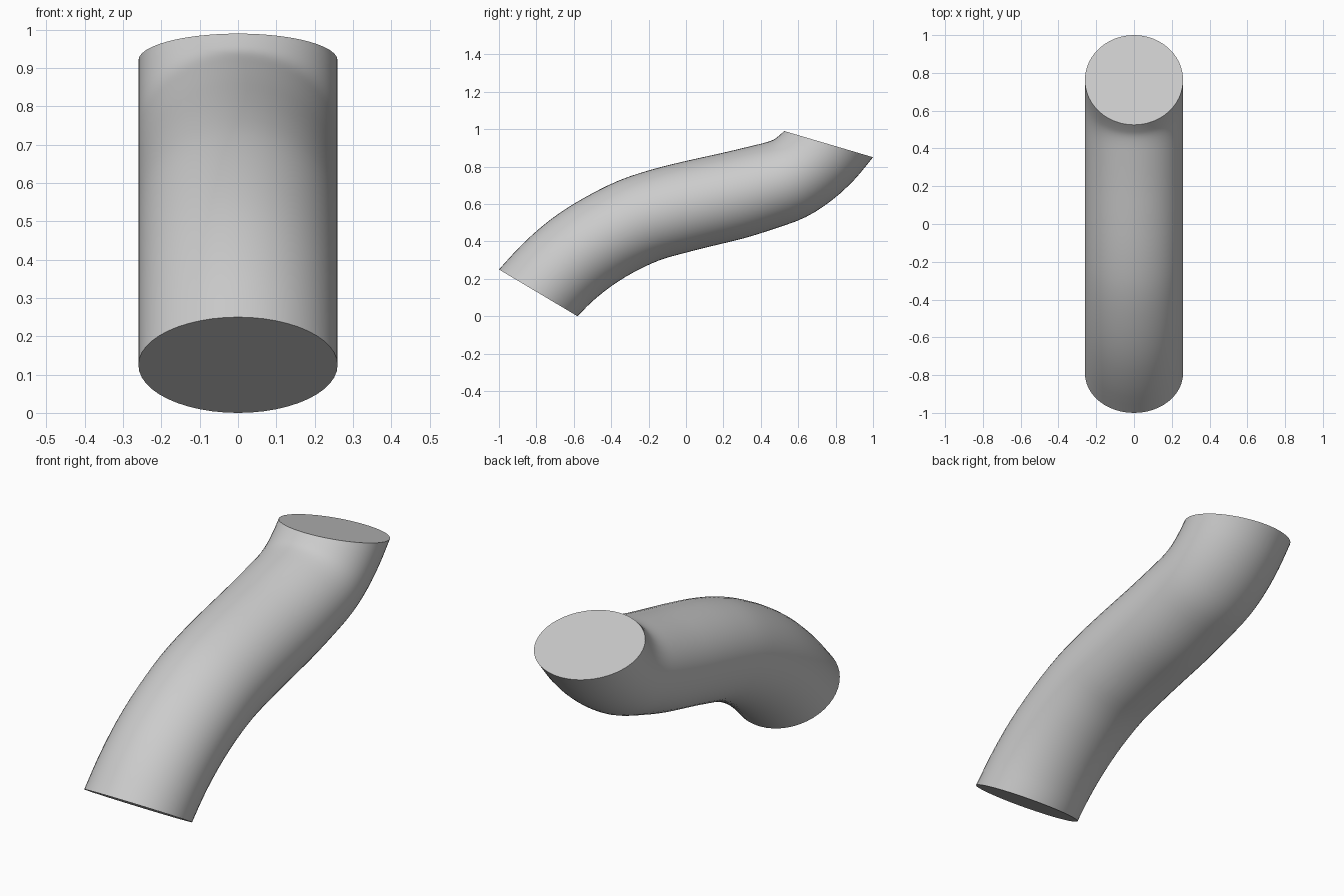
import bpy, bmesh, math
from mathutils import Vector

cube = bpy.data.objects.get("Cube")
if cube:
    bpy.data.objects.remove(cube, do_unlink=True)

HALF_WIDTH = 0.26
SIDES = 48
STEPS = 3

# Side profile: upper edge y, z and lower edge y, z of each cross-section
SECTIONS = [
    (-1.0, .25, -.58, 0), (-.87, .39, -.5, .08), (-.72, .52, -.4, .16),
    (-.55, .63, -.28, .235), (-.36, .725, -.14, .3), (-.18, .785, 0, .34),
    (0, .83, .13, .373), (.19, .872, .31, .417), (.35, .91, .48, .47),
    (.43, .93, .64, .53), (.47, .945, .78, .62), (.497, .965, .9, .73),
    (.525, .99, 1.0, .85),
]


def smooth_sections(points, steps):
    """Interpolate the cross-sections with a Catmull-Rom spline."""
    pts = [Vector(p) for p in points]
    pts = [2 * pts[0] - pts[1]] + pts + [2 * pts[-1] - pts[-2]]
    result = []
    for a, b, c, d in zip(pts, pts[1:], pts[2:], pts[3:]):
        for i in range(steps):
            t = i / steps
            result.append(0.5 * (2 * b + (c - a) * t
                                 + (2 * a - 5 * b + 4 * c - d) * t ** 2
                                 + (3 * b - a - 3 * c + d) * t ** 3))
    return result + [pts[-2]]


def add_ring(bm, section):
    upper = Vector((0, section[0], section[1]))
    lower = Vector((0, section[2], section[3]))
    centre, radius = (upper + lower) / 2, (upper - lower) / 2
    across = Vector((HALF_WIDTH, 0, 0))
    angles = [math.tau * i / SIDES for i in range(SIDES)]
    return [bm.verts.new(centre + across * math.cos(a) + radius * math.sin(a))
            for a in angles]


# Bent tube lofted through the sections, with flat end caps
bm = bmesh.new()
rings = [add_ring(bm, s) for s in smooth_sections(SECTIONS, STEPS)]
for r0, r1 in zip(rings, rings[1:]):
    for i in range(SIDES):
        j = (i + 1) % SIDES
        bm.faces.new((r0[i], r0[j], r1[j], r1[i]))
bm.faces.new(rings[0])
bm.faces.new(rings[-1])
bmesh.ops.recalc_face_normals(bm, faces=bm.faces[:])
mesh = bpy.data.meshes.new("bent_tube")
bm.to_mesh(mesh)
bm.free()
tube = bpy.data.objects.new("bent_tube", mesh)
bpy.context.collection.objects.link(tube)

# Plain grey material
grey = bpy.data.materials.new("plain_grey")
grey.use_nodes = True
colour = (0.6, 0.6, 0.6, 1)
grey.diffuse_color = colour
grey.node_tree.nodes["Principled BSDF"].inputs["Base Color"].default_value = colour
mesh.materials.append(grey)

# Smooth walls, sharp cap rims
bpy.ops.object.select_all(action='DESELECT')
tube.select_set(True)
bpy.context.view_layer.objects.active = tube
bpy.ops.object.shade_smooth_by_angle(angle=math.radians(40))
